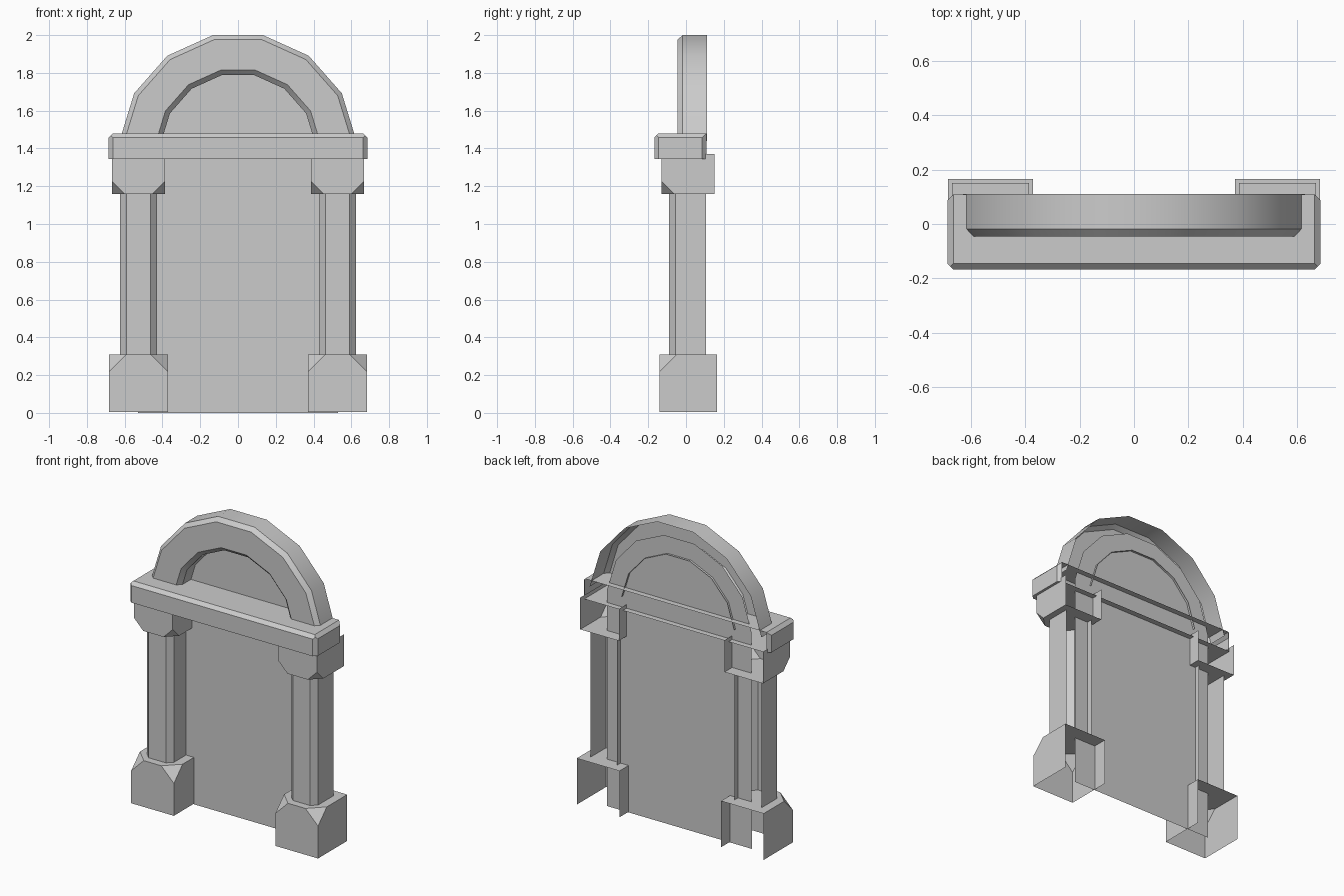
import bpy, bmesh, math
from mathutils import Vector

old = bpy.data.objects.get("Cube")
if old:
    bpy.data.objects.remove(old, do_unlink=True)

stone = bpy.data.materials.new("grey_stone")
stone.use_nodes = True
GREY = (0.6, 0.6, 0.6, 1.0)
stone.diffuse_color = GREY
stone.node_tree.nodes["Principled BSDF"].inputs["Base Color"].default_value = GREY


def finish(name, bm):
    mesh = bpy.data.meshes.new(name)
    bm.to_mesh(mesh)
    bm.free()
    mesh.materials.append(stone)
    obj = bpy.data.objects.new(name, mesh)
    bpy.context.collection.objects.link(obj)
    return obj


def cut_block(name, lo, hi, cuts, open_sides):
    """Block with corners or edges sliced off (direction, size), then left open on some sides."""
    lo, hi = Vector(lo), Vector(hi)
    centre, half = (lo + hi) / 2, (hi - lo) / 2
    bm = bmesh.new()
    bmesh.ops.create_cube(bm, size=2)
    for v in bm.verts:
        v.co = centre + v.co * half
    for direction, size in cuts:
        d = Vector(direction)
        point = centre + d * half
        axis = next(i for i in range(3) if d[i])
        point[axis] -= d[axis] * size
        geom = bm.verts[:] + bm.edges[:] + bm.faces[:]
        cut = bmesh.ops.bisect_plane(bm, geom=geom, dist=1e-5, plane_co=point,
                                     plane_no=d.normalized(), clear_outer=True)
        rim = [e for e in cut["geom_cut"] if isinstance(e, bmesh.types.BMEdge)]
        bmesh.ops.edgeloop_fill(bm, edges=rim)
    bmesh.ops.recalc_face_normals(bm, faces=bm.faces[:])
    bm.normal_update()
    gone = [f for f in bm.faces if any(f.normal.dot(Vector(s)) > 0.99 for s in open_sides)]
    bmesh.ops.delete(bm, geom=gone, context="FACES")
    return finish(name, bm)


BACK, UP, DOWN = (0, 1, 0), (0, 0, 1), (0, 0, -1)

# Pillars: plinth, shaft and capital on each side
for side, label in ((1, "left"), (-1, "right")):
    cx = side * 0.527

    def pillar_part(part, half, y0, y1, z0, z1, corner_z, size, open_sides):
        cuts = [((s, -1, corner_z), size) for s in (-1, 1)]
        cut_block(f"{label}_{part}", (cx - half, y0, z0), (cx + half, y1, z1), cuts, open_sides)

    pillar_part("plinth", 0.156, -0.14, 0.165, 0.004, 0.31, 1, 0.092, (BACK, DOWN))
    pillar_part("shaft", 0.098, -0.09, 0.107, 0.31, 1.16, 0, 0.035, (BACK, UP, DOWN))
    pillar_part("capital", 0.141, -0.13, 0.15, 1.16, 1.37, -1, 0.067, (BACK, UP))

# Lintel with chamfered top and upright edges
edges = [(sx, sy, 0) for sx in (-1, 1) for sy in (-1, 1)]
edges += [(1, 0, 1), (-1, 0, 1), (0, -1, 1)]
cut_block("lintel", (-0.685, -0.167, 1.345), (0.685, 0.108, 1.48),
          [(d, 0.022) for d in edges], (BACK,))

# Arch: seven straight segments around a common centre
ARCH_Z, STEP = 1.384, 24.3


def arc(radius, y):
    angles = [math.radians(90 + STEP * (i - 3.5)) for i in range(8)]
    return [(radius * math.cos(a), y, ARCH_Z + radius * math.sin(a)) for a in angles]


bm = bmesh.new()
section = [(0.63, 0.11), (0.63, -0.018), (0.605, -0.045),
           (0.44, -0.045), (0.413, -0.018), (0.413, 0.085)]
rings = [[bm.verts.new(p) for p in arc(r, y)] for r, y in section]
for a, b in zip(rings, rings[1:]):
    for i in range(7):
        bm.faces.new((a[i], a[i + 1], b[i + 1], b[i]))
arch = finish("arch", bm)
bpy.ops.object.select_all(action="DESELECT")
arch.select_set(True)
bpy.context.view_layer.objects.active = arch
bpy.ops.object.shade_smooth_by_angle(angle=math.radians(30))

# Flat panel filling the opening
bm = bmesh.new()
PANEL_Y = 0.07
outline = [(-0.53, PANEL_Y, 0), (0.53, PANEL_Y, 0)] + arc(0.53, PANEL_Y)
bm.faces.new([bm.verts.new(p) for p in outline])
finish("back_panel", bm)
